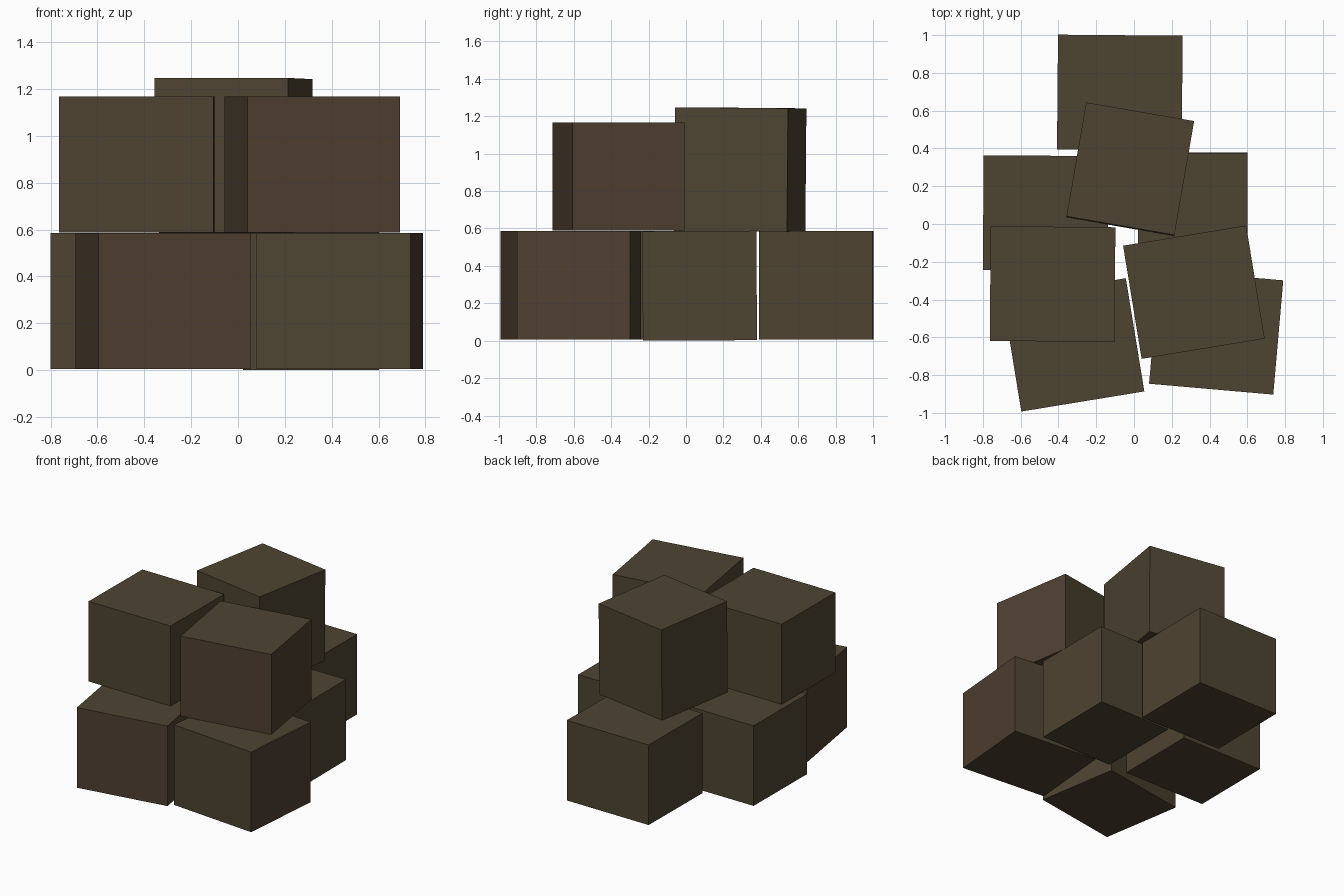
import bpy, bmesh, math
from mathutils import Matrix

if "Cube" in bpy.data.objects:
    bpy.data.objects.remove(bpy.data.objects["Cube"])


def material(name, rgb):
    m = bpy.data.materials.new(name)
    m.diffuse_color = (*rgb, 1)
    m.use_nodes = True
    m.node_tree.nodes["Principled BSDF"].inputs["Base Color"].default_value = m.diffuse_color
    return m


OLIVE = material("olive brown", (0.076, 0.057, 0.031))
BROWN = material("warm brown", (0.078, 0.050, 0.031))


def crate(name, center, size, turn, tilt=0, warm=()):
    """Box turned about z; faces whose local direction is in warm are brown."""
    bm = bmesh.new()
    bmesh.ops.create_cube(bm, size=1, matrix=Matrix.Diagonal((*size, 1)))
    bm.normal_update()
    sides = {"front": (0, -1, 0), "right": (1, 0, 0), "left": (-1, 0, 0)}
    for f in bm.faces:
        if any(sum(a * b for a, b in zip(f.normal, sides[s])) > 0.9 for s in warm):
            f.material_index = 1
    mesh = bpy.data.meshes.new(name)
    bm.to_mesh(mesh)
    bm.free()
    mesh.materials.append(OLIVE)
    mesh.materials.append(BROWN)
    ob = bpy.data.objects.new(name, mesh)
    ob.location = center
    ob.rotation_euler = (math.radians(tilt), 0, math.radians(turn))
    bpy.context.collection.objects.link(ob)


FLAT = (0.66, 0.607, 0.58)
UPRIGHT = (0.58, 0.612, 0.66)

# Lower layer
crate("back_lower_box", (-0.075, 0.696, 0.296), FLAT, -0.5)
crate("left_lower_box", (-0.468, 0.058, 0.296), FLAT, -0.4)
crate("right_lower_box", (0.311, 0.073, 0.294), (0.58, 0.61, 0.585), 0, 0.3)
crate("front_left_lower_box", (-0.32, -0.640, 0.296), FLAT, 9.3, warm=("front", "left"))
crate("front_right_lower_box", (0.435, -0.572, 0.296), FLAT, -5, warm=("right",))

# Upper layer
crate("left_upper_box", (-0.431, -0.318, 0.878), FLAT, -0.5)
crate("right_upper_box", (0.317, -0.361, 0.878), FLAT, 9.3, warm=("front", "right"))
crate("back_upper_box", (-0.020, 0.290, 0.915), UPRIGHT, -9.8, -0.5)
